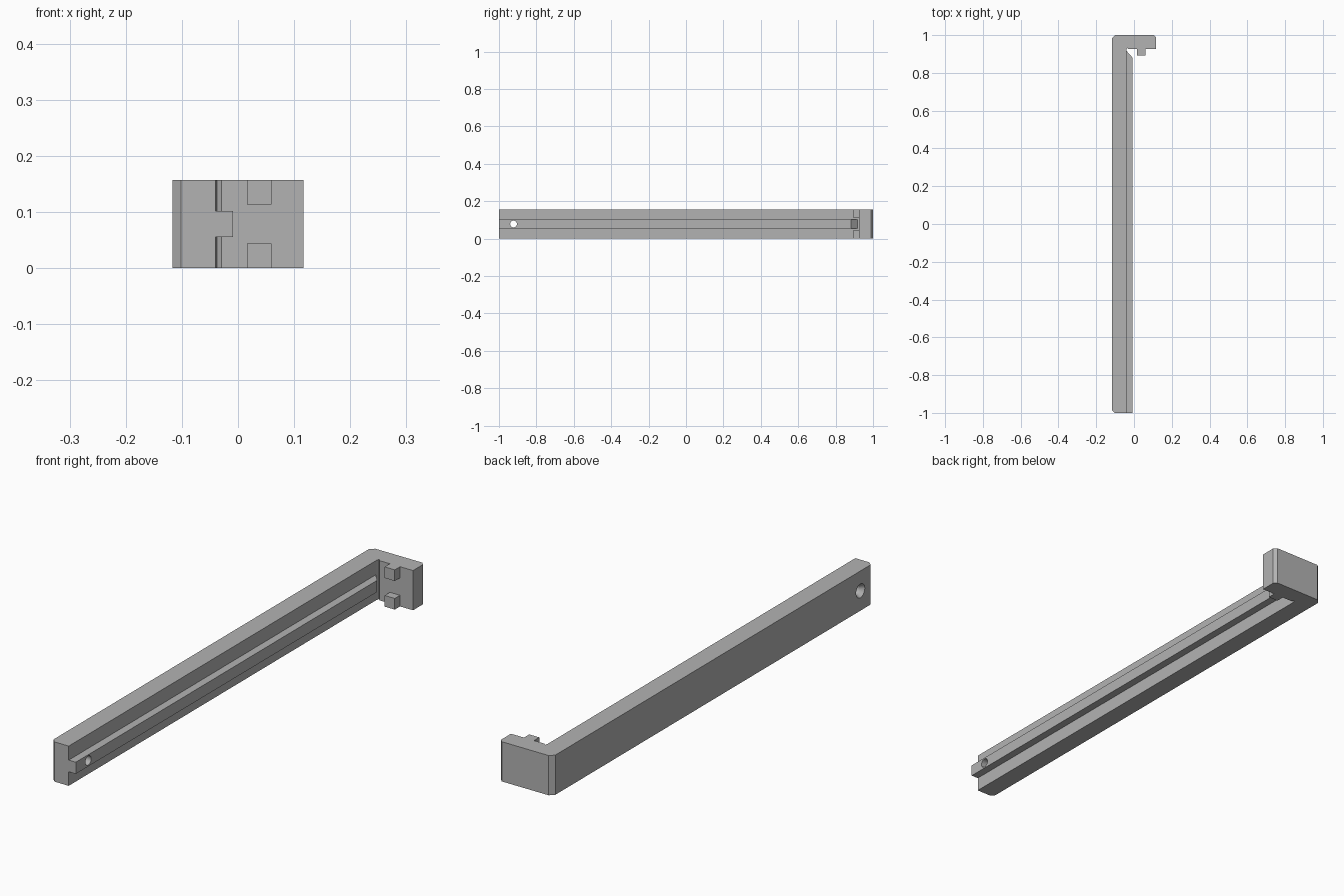
import bpy, bmesh, math
from mathutils import Matrix

if "Cube" in bpy.data.objects:
    bpy.data.objects.remove(bpy.data.objects["Cube"])

grey = bpy.data.materials.new("plain grey")
grey.use_nodes = True
grey.diffuse_color = (0.45, 0.45, 0.45, 1)
grey.node_tree.nodes["Principled BSDF"].inputs["Base Color"].default_value = (0.45, 0.45, 0.45, 1)

H = 0.157          # overall height
MID = H / 2


def add_object(name, bm):
    bmesh.ops.recalc_face_normals(bm, faces=bm.faces)
    mesh = bpy.data.meshes.new(name)
    bm.to_mesh(mesh)
    bm.free()
    mesh.materials.append(grey)
    obj = bpy.data.objects.new(name, mesh)
    bpy.context.scene.collection.objects.link(obj)
    return obj


def prism(name, outline, z0, z1):
    """Extrude a plan outline upwards from z0 to z1."""
    bm = bmesh.new()
    face = bm.faces.new([bm.verts.new((x, y, z0)) for x, y in outline])
    top = bmesh.ops.extrude_face_region(bm, geom=[face])["geom"]
    verts = [v for v in top if isinstance(v, bmesh.types.BMVert)]
    bmesh.ops.translate(bm, verts=verts, vec=(0, 0, z1 - z0))
    return add_object(name, bm)


def apply_boolean(target, other, operation):
    mod = target.modifiers.new(operation.lower(), "BOOLEAN")
    mod.operation = operation
    mod.solver = "EXACT"
    mod.object = other
    bpy.context.view_layer.objects.active = target
    bpy.ops.object.modifier_apply(modifier=mod.name)
    bpy.data.objects.remove(other)


def cone_cutter(name, x0, x1, r0, r1):
    """Round cutter lying along x at the screw position."""
    bm = bmesh.new()
    place = Matrix.Translation(((x0 + x1) / 2, -0.922, MID)) @ Matrix.Rotation(math.pi / 2, 4, "Y")
    bmesh.ops.create_cone(bm, cap_ends=True, segments=32, radius1=r0, radius2=r1,
                          depth=x1 - x0, matrix=place)
    obj = add_object(name, bm)
    obj.hide_render = True
    return obj


# L-shaped body: long bar, hooked head, chamfered outer corners, relief notch inside
body = prism("bar_with_head", [
    (-0.102, -1), (-0.04, -1), (-0.04, 0.921), (-0.037, 0.934), (-0.029, 0.926),
    (0.117, 0.926), (0.117, 0.988), (0.105, 1), (-0.1, 1), (-0.117, 0.983),
    (-0.117, -0.985)], 0, H)

# Raised tongue along the inner side, mitred at the head end
tongue = prism("tongue", [
    (-0.06, -1), (-0.009, -1), (-0.009, 0.882), (-0.04, 0.917), (-0.06, 0.917)],
    MID - 0.023, MID + 0.023)
apply_boolean(body, tongue, "UNION")

# Screw hole with a countersink on the outer side
apply_boolean(body, cone_cutter("hole_cutter", -0.2, 0.05, 0.018, 0.018), "DIFFERENCE")
apply_boolean(body, cone_cutter("countersink_cutter", -0.12, -0.1, 0.029, 0.017), "DIFFERENCE")

# Two locating pegs on the inside of the head
for name, z0 in (("lower_peg", 0), ("upper_peg", H - 0.044)):
    prism(name, [(0.016, 0.893), (0.06, 0.893), (0.06, 0.926), (0.016, 0.926)], z0, z0 + 0.044)
